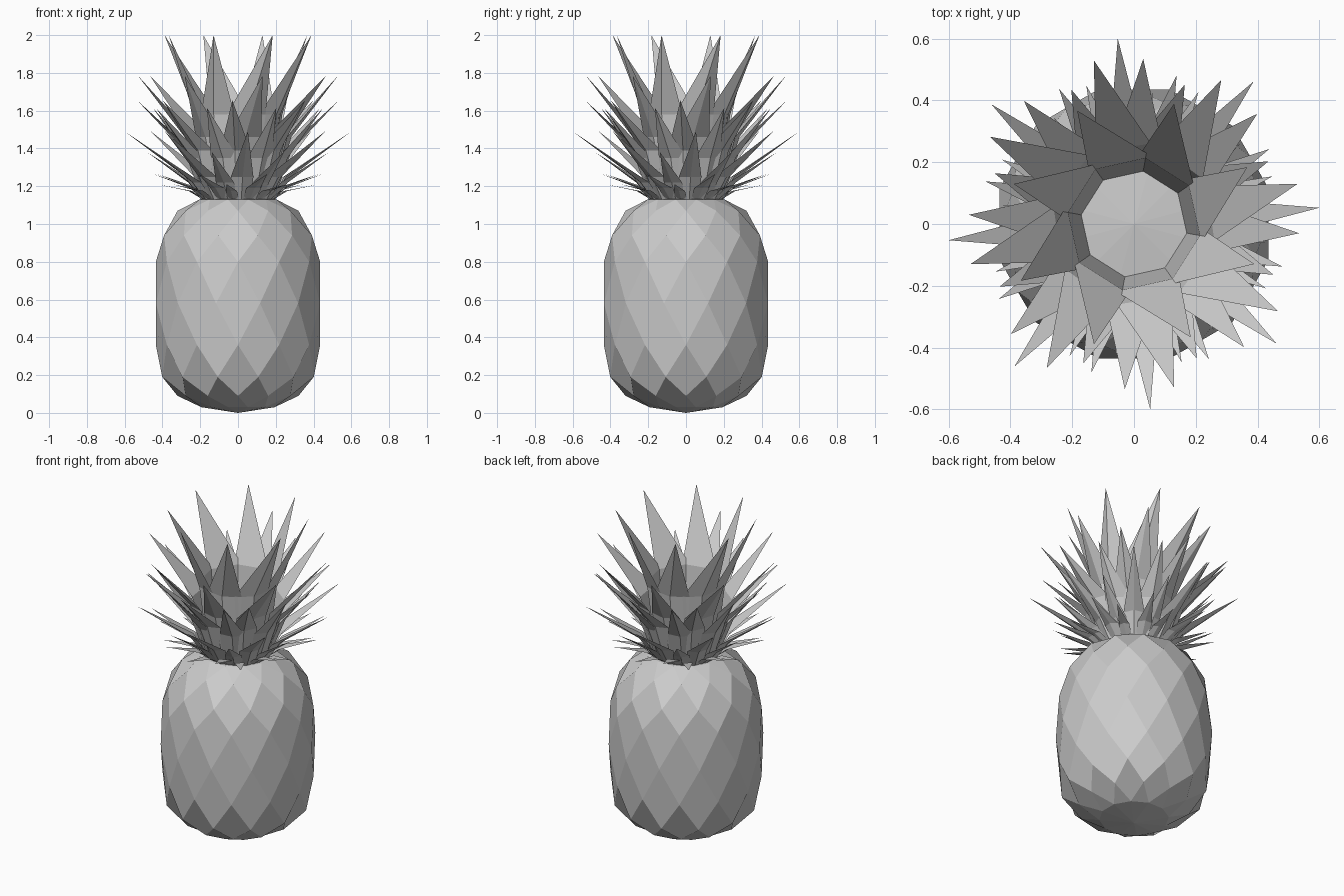
import bpy
import bmesh
from math import cos, sin, radians
from mathutils import Vector

cube = bpy.data.objects.get("Cube")
if cube:
    bpy.data.objects.remove(cube, do_unlink=True)

# One plain grey for the whole fruit
grey = bpy.data.materials.new("plain grey")
grey.use_nodes = True
colour = (0.6, 0.6, 0.6, 1)
grey.diffuse_color = colour
grey.node_tree.nodes["Principled BSDF"].inputs["Base Color"].default_value = colour


def polar(r, angle, z):
    return Vector((r * cos(radians(angle)), r * sin(radians(angle)), z))


def finish(bm, name):
    bmesh.ops.recalc_face_normals(bm, faces=bm.faces)
    mesh = bpy.data.meshes.new(name)
    bm.to_mesh(mesh)
    bm.free()
    mesh.materials.append(grey)
    obj = bpy.data.objects.new(name, mesh)
    bpy.context.collection.objects.link(obj)


# Fruit body: staggered rings joined into flat diamonds
SIDES = 12
STEP = 360 / SIDES
rings = [(0.20, 0.03), (0.32, 0.09), (0.415, 0.19), (0.435, 0.36), (0.45, 0.58),
         (0.435, 0.80), (0.405, 0.94), (0.32, 1.07), (0.21, 1.13)]
bm = bmesh.new()
rows = []
for k, (r, z) in enumerate(rings):
    shift = STEP / 2 if k % 2 == 0 else 0
    rows.append([bm.verts.new(polar(r, i * STEP + shift, z)) for i in range(SIDES)])
for k in range(1, len(rows) - 1):
    low, mid, high = rows[k - 1:k + 2]
    for i in range(SIDES):
        # a diamond stands on each vertex of the lower row
        right = i if k % 2 else (i - 1) % SIDES
        if k % 2:
            left, right = (i + 1) % SIDES, i
        else:
            left, right = i, (i - 1) % SIDES
        bm.faces.new((low[i], mid[left], high[i], mid[right]))
for first, second, z in ((rows[0], rows[1], 0.0), (rows[-1], rows[-2], 1.15)):
    pole = bm.verts.new((0, 0, z))
    for i in range(SIDES):
        j = (i + 1) % SIDES
        bm.faces.new((first[i], first[j], second[j]))
        bm.faces.new((first[i], first[j], pole))
finish(bm, "fruit_body")


def leaf(bm, angle, lean, tip, mid, base, half_mid, half_base, keel):
    """Pointed leaf with a triangular section and a raised outer keel."""
    out = polar(1, angle, 0)
    side = Vector((-out.y, out.x, 0))

    def section(rz, half, depth):
        c = out * rz[0] + Vector((0, 0, rz[1]))
        return [bm.verts.new(p) for p in (c - side * half, c + out * depth, c + side * half)]

    lower = section(base, half_base, keel * 0.6)
    upper = section(mid, half_mid, keel)
    point = bm.verts.new(polar(tip[0], angle + lean, tip[1]))
    bm.faces.new(lower)
    for i in range(3):
        j = (i + 1) % 3
        bm.faces.new((lower[i], lower[j], upper[j], upper[i]))
        bm.faces.new((upper[i], upper[j], point))


# Crown layers: tip angle, lean, tip (r, z), mid (r, z), base r, half widths, keel
layers = [
    (26.6, 14, (0.41, 2.00), (0.20, 1.58), 0.16, 0.105, 0.065, 0.04),
    (13.8, 6, (0.545, 1.785), (0.25, 1.46), 0.165, 0.09, 0.065, 0.035),
    (-3.2, 0, (0.535, 1.655), (0.25, 1.39), 0.17, 0.08, 0.06, 0.035),
    (-20, -3, (0.48, 1.615), (0.245, 1.35), 0.17, 0.075, 0.06, 0.03),
    (5, 0, (0.602, 1.49), (0.25, 1.25), 0.18, 0.06, 0.05, 0.03),
    (-16, 0, (0.50, 1.38), (0.25, 1.22), 0.18, 0.05, 0.045, 0.025),
    (19, 0, (0.475, 1.265), (0.25, 1.19), 0.18, 0.04, 0.035, 0.02),
    (-8, 0, (0.43, 1.21), (0.25, 1.175), 0.18, 0.03, 0.03, 0.015),
]
for n, (angle, lean, tip, mid, base_r, half_mid, half_base, keel) in enumerate(layers):
    bm = bmesh.new()
    for i in range(8):
        leaf(bm, angle - lean + i * 45, lean, tip, mid, (base_r, 1.13),
             half_mid, half_base, keel)
    finish(bm, f"crown_leaves_{n + 1}")
